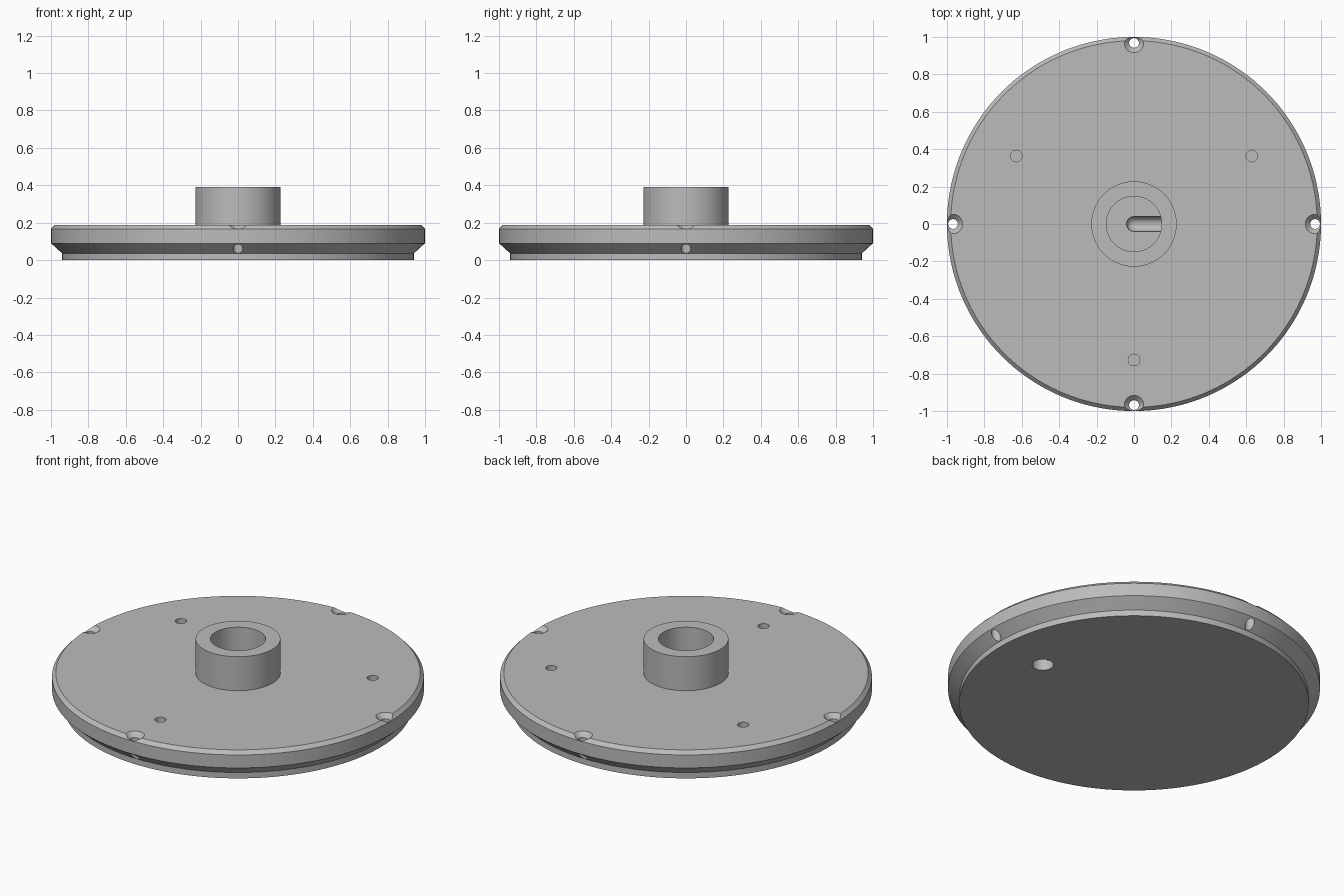
import bpy, bmesh, math
from mathutils import Matrix

cube = bpy.data.objects.get("Cube")
if cube:
    bpy.data.objects.remove(cube, do_unlink=True)

grey = bpy.data.materials.new("plain grey")
grey.use_nodes = True
colour = (0.5, 0.5, 0.5, 1)
grey.diffuse_color = colour
grey.node_tree.nodes["Principled BSDF"].inputs["Base Color"].default_value = colour


def lathe(name, profile, steps, location=(0, 0, 0), tilt=0):
    """Spin a closed (radius, height) profile around z, then tilt it about y."""
    bm = bmesh.new()
    verts = [bm.verts.new((r, 0, z)) for r, z in profile]
    edges = [bm.edges.new(pair) for pair in zip(verts, verts[1:])]
    bmesh.ops.spin(bm, geom=verts + edges, axis=(0, 0, 1), cent=(0, 0, 0),
                   angle=math.tau, steps=steps)
    bmesh.ops.remove_doubles(bm, verts=bm.verts, dist=1e-5)
    bmesh.ops.recalc_face_normals(bm, faces=bm.faces)
    bm.transform(Matrix.Translation(location) @ Matrix.Rotation(tilt, 4, 'Y'))
    mesh = bpy.data.meshes.new(name)
    bm.to_mesh(mesh)
    bm.free()
    mesh.materials.append(grey)
    obj = bpy.data.objects.new(name, mesh)
    bpy.context.collection.objects.link(obj)
    return obj


def drill(name, radius, low, high, x, y):
    profile = [(0, low), (radius, low), (radius, high), (0, high)]
    return lathe(name, profile, 32, (x, y, 0))


TOP, FLOOR = 0.188, 0.09

# Disc with undercut rim, top chamfer, raised hub and blind bore
plate = lathe("hub_plate", [
    (0, 0), (0.94, 0), (0.94, 0.035), (1, 0.09), (1, 0.167), (0.98, TOP),
    (0.228, TOP), (0.228, 0.39), (0.148, 0.39), (0.148, FLOOR), (0, FLOOR)], 144)

cutters = []

# Countersunk screw holes through the rim
for k in range(4):
    a = k * math.pi / 2
    cutters.append(lathe("rim_screw_cutter", [
        (0, -0.1), (0.026, -0.1), (0.026, TOP - 0.026), (0.052, TOP),
        (0.052, 0.3), (0, 0.3)], 32,
        (0.968 * math.cos(a), 0.968 * math.sin(a), 0)))

# Three blind holes in the top face
for degrees in (30, 150, 270):
    a = math.radians(degrees)
    cutters.append(drill("blind_hole_cutter", 0.031, FLOOR, 0.3,
                         0.727 * math.cos(a), 0.727 * math.sin(a)))

# Round-ended channel from the bore to the port underneath
bore = 0.04
tip = [(bore * math.sin(t * math.pi / 16), -bore * math.cos(t * math.pi / 16))
       for t in range(9)]
cutters.append(lathe("channel_cutter", tip + [(bore, 0.64), (0, 0.64)], 32,
                     (0, 0, FLOOR), math.pi / 2))
cutters.append(drill("port_cutter", 0.058, -0.1, FLOOR + 0.03, 0.64, 0))

for cutter in cutters:
    mod = plate.modifiers.new(cutter.name, 'BOOLEAN')
    mod.operation = 'DIFFERENCE'
    mod.solver = 'EXACT'
    mod.object = cutter

# Bake the cuts and drop the cutters
depsgraph = bpy.context.evaluated_depsgraph_get()
baked = bpy.data.meshes.new_from_object(plate.evaluated_get(depsgraph))
plate.modifiers.clear()
plate.data = baked
for cutter in cutters:
    bpy.data.objects.remove(cutter, do_unlink=True)

bpy.ops.object.select_all(action='DESELECT')
plate.select_set(True)
bpy.context.view_layer.objects.active = plate
bpy.ops.object.shade_smooth_by_angle(angle=math.radians(25))
